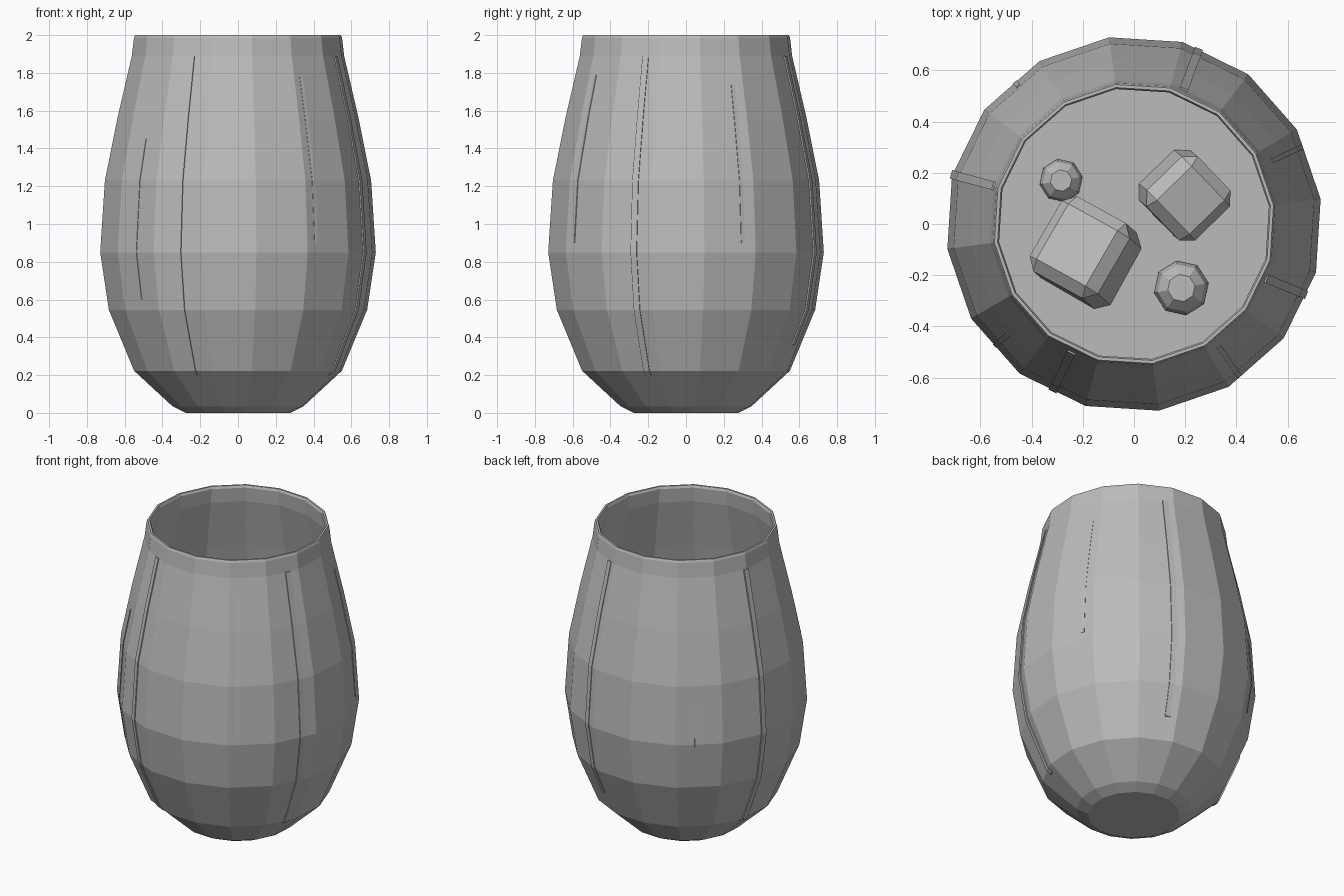
import bpy, bmesh, math
from mathutils import Vector, Euler, Matrix

if "Cube" in bpy.data.objects:
    bpy.data.objects.remove(bpy.data.objects["Cube"], do_unlink=True)

SIDES = 16
STEP = math.tau / SIDES
OFFSET = math.radians(7.6)
LEVEL = 1.0

grey = bpy.data.materials.new("plain_grey")
grey.use_nodes = True
grey.diffuse_color = (0.5, 0.5, 0.5, 1)
grey.node_tree.nodes["Principled BSDF"].inputs["Base Color"].default_value = (0.5, 0.5, 0.5, 1)


def finish(name, bm):
    bmesh.ops.recalc_face_normals(bm, faces=bm.faces)
    mesh = bpy.data.meshes.new(name)
    bm.to_mesh(mesh)
    bm.free()
    mesh.materials.append(grey)
    obj = bpy.data.objects.new(name, mesh)
    bpy.context.collection.objects.link(obj)
    return obj


def lathe(name, profile, sides=SIDES, offset=OFFSET):
    """Revolve (radius, z) points and cap both ends."""
    bm = bmesh.new()
    rings = []
    for r, z in profile:
        rings.append([bm.verts.new((r * math.cos(offset + i * math.tau / sides),
                                    r * math.sin(offset + i * math.tau / sides), z))
                      for i in range(sides)])
    for a, b in zip(rings, rings[1:]):
        for i in range(sides):
            j = (i + 1) % sides
            bm.faces.new((a[i], a[j], b[j], b[i]))
    bm.faces.new(rings[0])
    bm.faces.new(rings[-1])
    return finish(name, bm)


# Glass wall: outside going up, rounded lip, inside going down
outer = [(0.28, 0), (0.35, 0.035), (0.555, 0.223), (0.69, 0.546), (0.736, 0.85),
         (0.711, 1.23), (0.643, 1.565), (0.567, 1.89), (0.556, 1.985)]
lip = [(0.55, 2.0), (0.538, 2.0), (0.532, 1.985)]
inner = [(r - 0.025, z) for r, z in reversed(outer[2:-1])] + [(0.32, 0.07)]
lathe("glass", outer + lip + inner)


def radius_at(z):
    for (r0, z0), (r1, z1) in zip(outer, outer[1:]):
        if z0 <= z <= z1:
            return r0 + (r1 - r0) * (z - z0) / (z1 - z0)
    return outer[-1][0]


def wall_radius(z, angle):
    """Distance from the axis to the faceted wall in a direction."""
    d = (angle - OFFSET) % STEP - STEP / 2
    return radius_at(z) * math.cos(STEP / 2) / math.cos(d)


# Drink surface filling the bowl
lathe("drink", [(0.31, 0.08), (0.52, 0.223), (0.655, 0.546), (0.705, 0.85),
                (radius_at(LEVEL) - 0.03, LEVEL)])


# Thin raised streaks that follow the wall
def streak(name, degrees, top, bottom, width, height=0.006):
    a = math.radians(degrees)
    out = Vector((math.cos(a), math.sin(a), 0))
    side = Vector((-out.y, out.x, 0)) * width / 2
    heights = [bottom] + [z for r, z in outer if bottom < z < top] + [top]
    bm = bmesh.new()
    loops = []
    for z in heights:
        r = wall_radius(z, a)
        up = Vector((0, 0, z))
        loops.append([bm.verts.new(out * (r + h) + side * s + up)
                      for h, s in ((-0.015, -1), (height, -1), (height, 1), (-0.015, 1))])
    for p, q in zip(loops, loops[1:]):
        for i in range(4):
            j = (i + 1) % 4
            bm.faces.new((p[i], p[j], q[j], q[i]))
    bm.faces.new(loops[0])
    bm.faces.new(loops[-1])
    finish(name, bm)


for i, (deg, bottom) in enumerate(((69.7, 0.36), (164.8, 0.2), (244, 0.2), (337.6, 0.2))):
    streak(f"long_streak_{i + 1}", deg, 1.89, bottom, 0.034)
for i, (deg, top, bottom) in enumerate(((24.6, 1.74, 0.9), (130, 1.15, 0.65),
                                       (221.2, 1.45, 0.6), (304.7, 1.79, 0.9))):
    streak(f"short_streak_{i + 1}", deg, top, bottom, 0.02, 0.003)


# Chamfered ice cubes, tilted as they float
def ice(name, x, y, z, size, tilt, turn):
    bm = bmesh.new()
    bmesh.ops.create_cube(bm, size=1)
    bmesh.ops.scale(bm, vec=size, verts=bm.verts)
    bmesh.ops.bevel(bm, geom=bm.edges[:], offset=0.045, segments=1, affect='EDGES')
    obj = finish(name, bm)
    lean = Euler((math.radians(tilt[0]), math.radians(tilt[1]), 0)).to_matrix()
    spin = Matrix.Rotation(math.radians(turn), 3, 'Z')
    obj.rotation_euler = (lean @ spin).to_euler()
    obj.location = (x, y, z)


ice("ice_cube_large", -0.185, -0.115, LEVEL + 0.03, (0.32, 0.34, 0.32), (-12, -14), -28)
ice("ice_cube_small", 0.195, 0.115, LEVEL + 0.03, (0.28, 0.28, 0.28), (9, 11), 45)

# Faceted bubbles resting on the drink
for name, x, y, r in (("bubble_small", -0.285, 0.17, 0.085), ("bubble_large", 0.185, -0.25, 0.108)):
    ball = lathe(name, [(r * math.sin(t), -r * math.cos(t))
                        for t in (math.radians(d) for d in (30, 60, 90, 120, 150))],
                 8, math.radians(10))
    ball.location = (x, y, LEVEL + 0.02)
